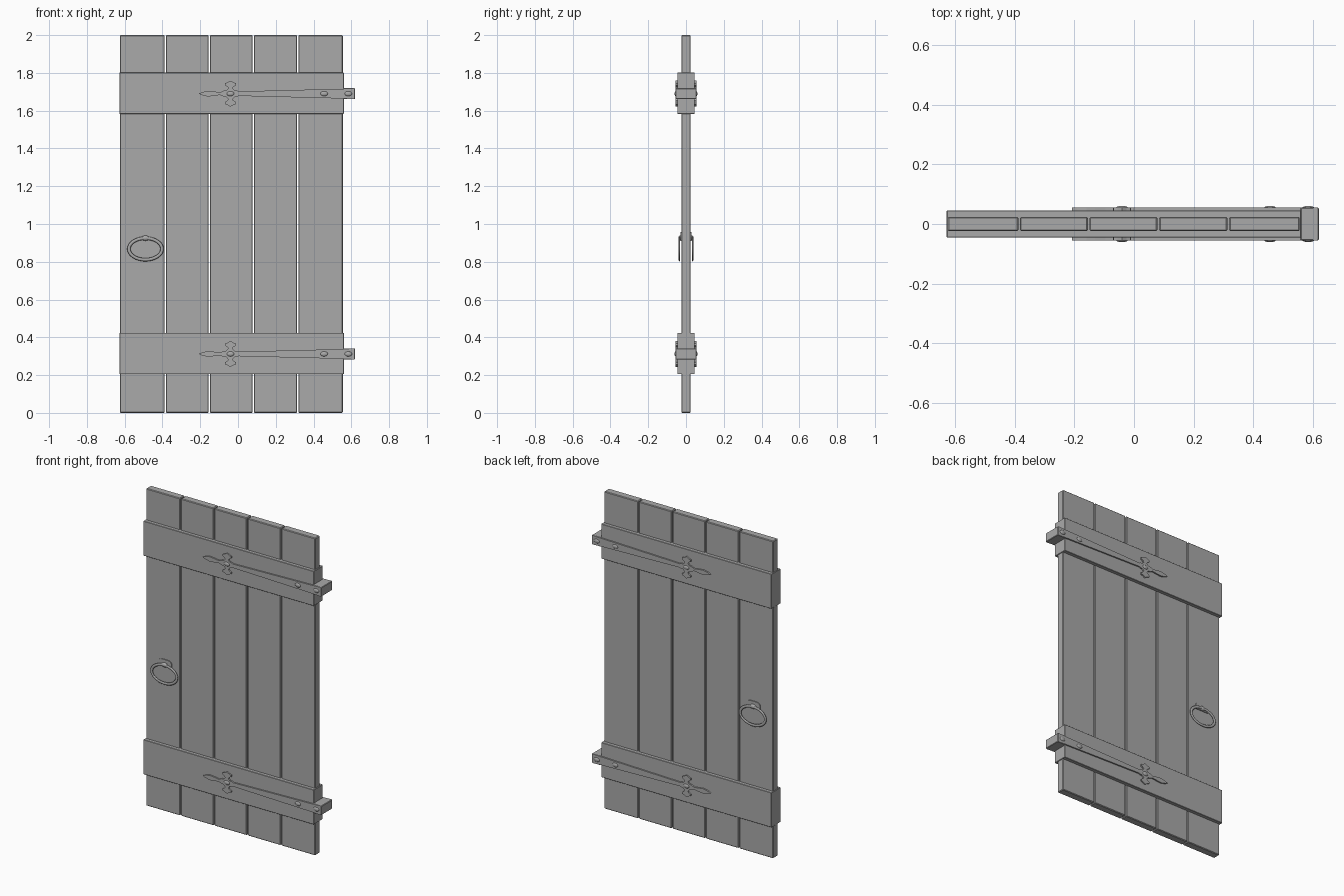
import bpy, bmesh, math
from mathutils import Vector

if "Cube" in bpy.data.objects:
    bpy.data.objects.remove(bpy.data.objects["Cube"])

grey = bpy.data.materials.new("plain_grey")
grey.diffuse_color = (0.4, 0.4, 0.4, 1)
grey.use_nodes = True
grey.node_tree.nodes["Principled BSDF"].inputs["Base Color"].default_value = grey.diffuse_color


def finish(bm, name, bevel=0.0):
    bmesh.ops.recalc_face_normals(bm, faces=bm.faces)
    me = bpy.data.meshes.new(name)
    bm.to_mesh(me)
    bm.free()
    me.materials.append(grey)
    ob = bpy.data.objects.new(name, me)
    bpy.context.collection.objects.link(ob)
    if bevel:
        m = ob.modifiers.new("bevel", 'BEVEL')
        m.width, m.segments = bevel, 1
    return ob


def box(name, x0, x1, y0, y1, z0, z1, bevel=0.0):
    bm = bmesh.new()
    bmesh.ops.create_cube(bm, size=1)
    for v in bm.verts:
        v.co = Vector(((x0 + x1) / 2 + v.co.x * (x1 - x0),
                       (y0 + y1) / 2 + v.co.y * (y1 - y0),
                       (z0 + z1) / 2 + v.co.z * (z1 - z0)))
    return finish(bm, name, bevel)


def plate(name, outline, y0, y1):
    """Extrude an (x, z) outline from y0 to y1."""
    bm = bmesh.new()
    f = bm.faces.new([bm.verts.new((x, y0, z)) for x, z in outline])
    ext = bmesh.ops.extrude_face_region(bm, geom=[f])
    for v in ext["geom"]:
        if isinstance(v, bmesh.types.BMVert):
            v.co.y = y1
    return finish(bm, name)


def dome(name, x, y, z, rx, ry, rz):
    bm = bmesh.new()
    bmesh.ops.create_uvsphere(bm, u_segments=14, v_segments=8, radius=1)
    for v in bm.verts:
        v.co = Vector((x + v.co.x * rx, y + v.co.y * ry, z + v.co.z * rz))
    for f in bm.faces:
        f.smooth = True
    return finish(bm, name)


def oval_ring(name, x, y, z, rx, rz, tube, n=32, k=8):
    bm = bmesh.new()
    loops = []
    for i in range(n):
        a = 2 * math.pi * i / n
        loop = []
        for j in range(k):
            b = 2 * math.pi * j / k
            r = tube * math.cos(b)
            loop.append(bm.verts.new((x + (rx + r) * math.cos(a),
                                      y + 0.5 * tube * math.sin(b),
                                      z + (rz + r) * math.sin(a))))
        loops.append(loop)
    for i in range(n):
        p, q = loops[i], loops[(i + 1) % n]
        for j in range(k):
            f = bm.faces.new((p[j], q[j], q[(j + 1) % k], p[(j + 1) % k]))
            f.smooth = True
    return finish(bm, name)


# Vertical planks with narrow grooves between them
seams = [-0.625, -0.385, -0.152, 0.081, 0.316, 0.555]
for i in range(5):
    box(f"plank_{i + 1}", seams[i] + (0.003 if i else 0),
        seams[i + 1] - (0.003 if i < 4 else 0), -0.024, 0.024, 0, 2, 0.004)

# Upper half of the strap outline, relative to the strap centre line
half = [(-0.208, 0), (-0.19, 0.008), (-0.16, 0.015), (-0.13, 0.012), (-0.095, 0.007),
        (-0.075, 0.016), (-0.062, 0.017), (-0.052, 0.028), (-0.055, 0.036),
        (-0.07, 0.045), (-0.069, 0.055), (-0.055, 0.06), (-0.04, 0.069),
        (-0.025, 0.06), (-0.011, 0.055), (-0.01, 0.045), (-0.025, 0.036),
        (-0.028, 0.028), (-0.018, 0.017), (-0.004, 0.016), (0.004, 0.012),
        (0.56, 0.026), (0.615, 0.029)]

for level, zc, z0, z1 in (("upper", 1.69, 1.583, 1.802), ("lower", 0.312, 0.205, 0.424)):
    # Cross rail clasping both faces of the door
    box(f"{level}_rail", -0.628, 0.56, -0.046, 0.046, z0, z1, 0.002)
    # Hinge block past the door edge
    box(f"{level}_hinge_block", 0.558, 0.62, -0.055, 0.055, zc - 0.029, zc + 0.029, 0.003)
    outline = [(x, zc + z) for x, z in half]
    outline += [(x, zc - z) for x, z in reversed(half[1:])]
    for side, s in (("front", -1), ("back", 1)):
        plate(f"{level}_{side}_strap", outline, s * 0.044, s * 0.055)
        for i, bx in enumerate((-0.04, 0.456, 0.584)):
            dome(f"{level}_{side}_rivet_{i + 1}", bx, s * 0.054, zc, 0.02, 0.007, 0.013)

# Ring pulls with arched mounting plates on both faces
for side, s in (("front", -1), ("back", 1)):
    arch = [(-0.49 + 0.048 * math.copysign(abs(math.cos(a)) ** 0.5, math.cos(a)),
             0.91 + 0.048 * math.sin(a) ** 0.5)
            for a in [math.pi * i / 12 + 1e-6 * (1 - i / 6) for i in range(13)]]
    plate(f"{side}_ring_mount", arch, s * 0.022, s * 0.029)
    dome(f"{side}_ring_knuckle", -0.49, s * 0.029, 0.925, 0.022, 0.012, 0.014)
    oval_ring(f"{side}_ring_pull", -0.49, s * 0.035, 0.868, 0.088, 0.057, 0.009)
